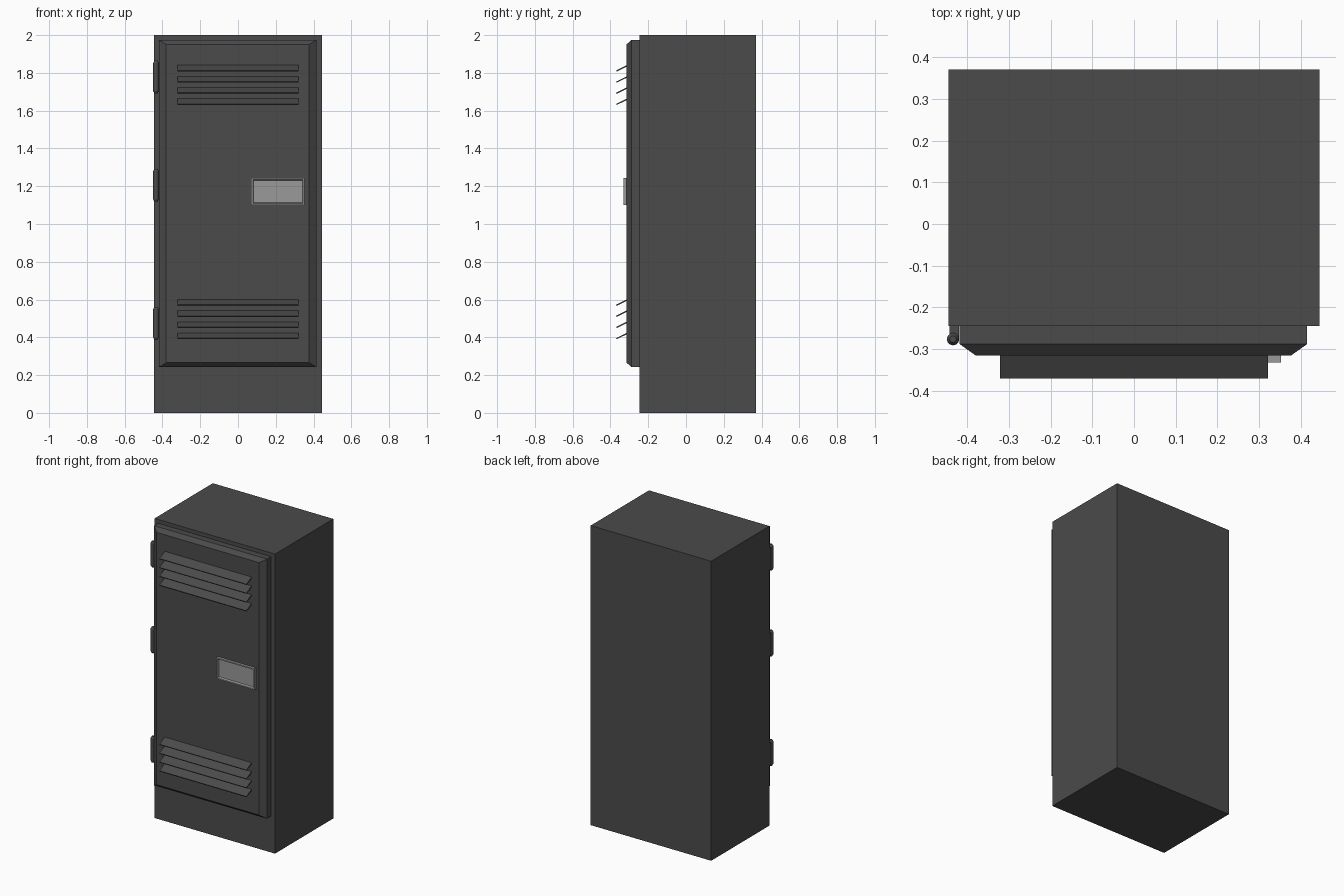
import bpy, bmesh
from math import pi
from mathutils import Matrix

if "Cube" in bpy.data.objects:
    bpy.data.objects.remove(bpy.data.objects["Cube"])


def material(name, v):
    m = bpy.data.materials.new(name)
    m.diffuse_color = (v, v, v, 1)
    m.use_nodes = True
    m.node_tree.nodes["Principled BSDF"].inputs["Base Color"].default_value = m.diffuse_color
    return m


DARK = material("dark_steel", 0.07)
LIGHT = material("bright_steel", 0.32)


def finish(name, bm, mat):
    bmesh.ops.recalc_face_normals(bm, faces=bm.faces)
    me = bpy.data.meshes.new(name)
    bm.to_mesh(me)
    bm.free()
    me.materials.append(mat)
    ob = bpy.data.objects.new(name, me)
    bpy.context.collection.objects.link(ob)
    return ob


def add_box(bm, x, y, z):
    size = Matrix.Diagonal((x[1] - x[0], y[1] - y[0], z[1] - z[0], 1))
    mid = Matrix.Translation((sum(x) / 2, sum(y) / 2, sum(z) / 2))
    bmesh.ops.create_cube(bm, size=1, matrix=mid @ size)


def front_face(bm):
    return min(bm.faces, key=lambda f: f.calc_center_median().y)


# Cabinet body
bm = bmesh.new()
add_box(bm, (-0.445, 0.445), (-0.245, 0.37), (0, 2))
finish("cabinet_body", bm, DARK)

# Door: a slab whose front face is drawn in to make the sloped border
bm = bmesh.new()
add_box(bm, (-0.418, 0.415), (-0.288, -0.245), (0.242, 1.975))
face = front_face(bm)
bm.normal_update()
face = bmesh.ops.extrude_discrete_faces(bm, faces=[face])["faces"][0]
for v in face.verts:
    v.co.x += 0.038 if v.co.x < 0 else -0.038
    v.co.z += 0.024 if v.co.z < 1 else -0.024
    v.co.y = -0.315
finish("door", bm, DARK)

# Louvre slats, sloping down and outward
for group, base in (("lower", 0.39), ("upper", 1.63)):
    bm = bmesh.new()
    for i in range(4):
        z = base + i * 0.059
        profile = [(-0.312, z + 0.035), (-0.37, z + 0.006),
                   (-0.367, z), (-0.312, z + 0.027)]
        ends = [[bm.verts.new((x, y, h)) for y, h in profile] for x in (-0.321, 0.321)]
        bm.faces.new(ends[0])
        bm.faces.new(ends[1])
        for a in range(4):
            b = (a + 1) % 4
            bm.faces.new((ends[0][a], ends[0][b], ends[1][b], ends[1][a]))
    finish(group + "_louvres", bm, DARK)

# Recessed handle plate
bm = bmesh.new()
add_box(bm, (0.07, 0.353), (-0.332, -0.31), (1.10, 1.243))
bm.normal_update()
face = front_face(bm)
bmesh.ops.inset_individual(bm, faces=[face], thickness=0.012)
bmesh.ops.inset_individual(bm, faces=[face], thickness=0.006, depth=-0.013)
finish("handle_plate", bm, LIGHT)

# Hinges: knuckle with tapered ends and a leaf back to the cabinet
for name, z in (("lower", 0.474), ("middle", 1.205), ("upper", 1.778)):
    bm = bmesh.new()
    bmesh.ops.create_cone(bm, cap_ends=True, segments=12, radius1=0.015, radius2=0.015,
                          depth=0.15, matrix=Matrix.Translation((-0.434, -0.276, z)))
    for s in (-1, 1):
        bmesh.ops.create_cone(bm, cap_ends=True, segments=12, radius1=0.015, radius2=0.008,
                              depth=0.012, matrix=Matrix.Translation((-0.434, -0.276, z + s * 0.081))
                              @ Matrix.Rotation(0 if s > 0 else pi, 4, 'X'))
    add_box(bm, (-0.443, -0.42), (-0.272, -0.243), (z - 0.075, z + 0.075))
    ob = finish(name + "_hinge", bm, DARK)
    bpy.ops.object.select_all(action='DESELECT')
    ob.select_set(True)
    bpy.context.view_layer.objects.active = ob
    bpy.ops.object.shade_smooth_by_angle(angle=0.6)
